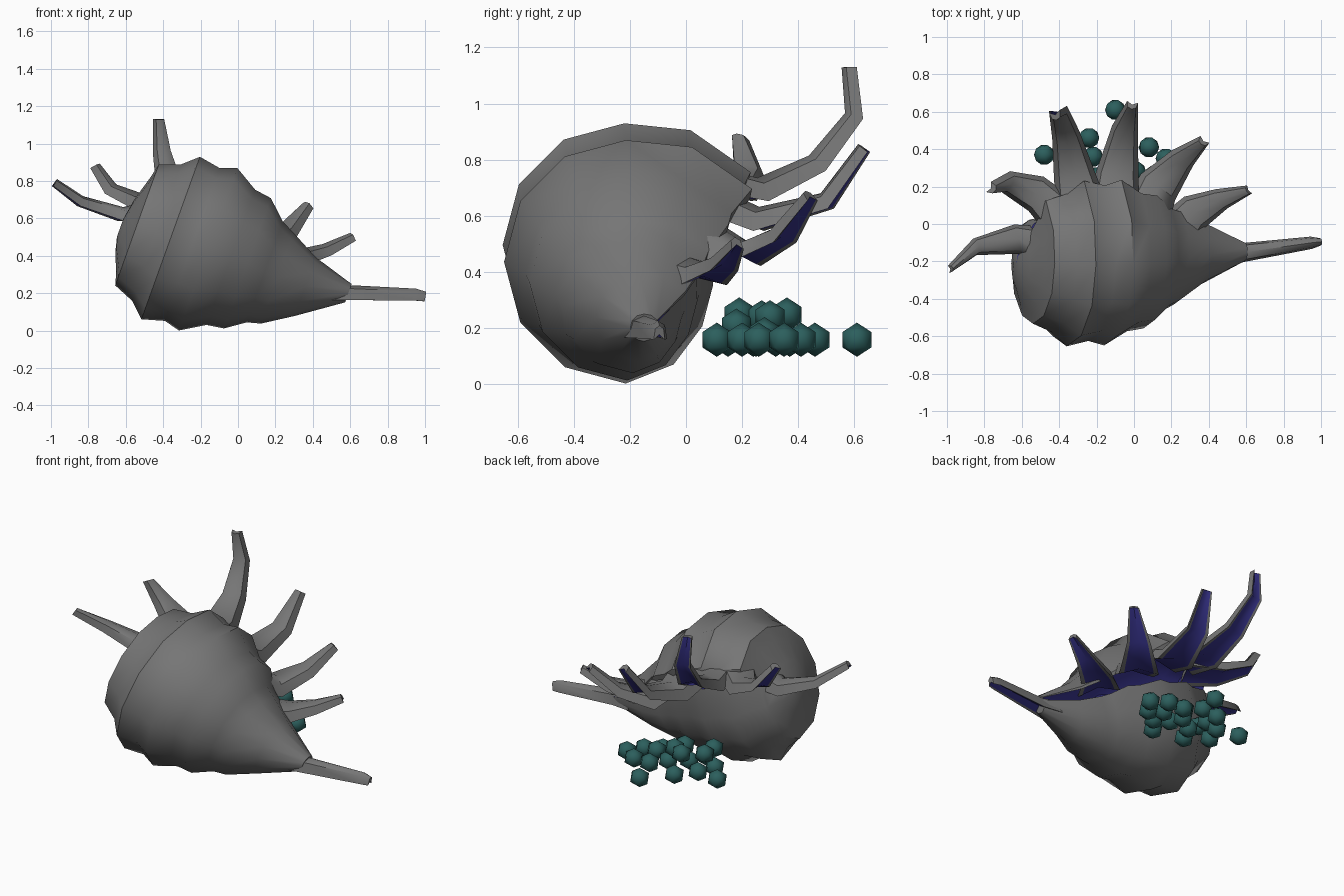
import bpy, bmesh
from math import sin, cos, radians
from mathutils import Vector as V

if "Cube" in bpy.data.objects:
    bpy.data.objects.remove(bpy.data.objects["Cube"])


def material(name, col):
    m = bpy.data.materials.new(name)
    m.diffuse_color = col
    m.use_nodes = True
    m.node_tree.nodes["Principled BSDF"].inputs["Base Color"].default_value = m.diffuse_color
    return m


GREY = material("shell_grey", (0.18, 0.18, 0.18, 1))
BLUE = material("inner_blue", (0.04, 0.035, 0.27, 1))
TEAL = material("egg_teal", (0.025, 0.115, 0.11, 1))


def finish(bm, name, mats, angle):
    bmesh.ops.recalc_face_normals(bm, faces=bm.faces)
    me = bpy.data.meshes.new(name)
    bm.to_mesh(me)
    bm.free()
    for m in mats:
        me.materials.append(m)
    ob = bpy.data.objects.new(name, me)
    bpy.context.collection.objects.link(ob)
    bpy.ops.object.select_all(action='DESELECT')
    ob.select_set(True)
    bpy.context.view_layer.objects.active = ob
    bpy.ops.object.shade_smooth_by_angle(angle=radians(angle))
    return ob


def skin(name, rings, blue, angle):
    """Join closed rings of points; side numbers in blue get the inner colour."""
    bm = bmesh.new()
    vr = [[bm.verts.new(p) for p in r] for r in rings]
    n = len(vr[0])
    for a, b in zip(vr, vr[1:]):
        for i in range(n):
            j = (i + 1) % n
            f = bm.faces.new((a[i], a[j], b[j], b[i]))
            f.material_index = 1 if i in blue else 0
    for end in (vr[0], vr[-1]):
        c = bm.verts.new(sum((v.co for v in end), V()) / n)
        for i in range(n):
            bm.faces.new((end[i], end[(i + 1) % n], c))
    return finish(bm, name, [GREY, BLUE], angle)


# Spiral section (y, z): round the outside to the lip, then back through the cavity
polar = [(17, .74), (-15, .75), (-40, .83), (-65, .94)]
polar += [(-90 - 30 * k, 1.01) for k in range(7)] + [(-300, 1.1), (-330, 1.21)]
outer = [V((r * cos(radians(a)), r * sin(radians(a)))) for a, r in polar]
cavity = [V(p) for p in ((1.03, .52), (.55, .72), (.15, .6), (.02, .33), (.3, .16))]
section = outer + cavity
round_sec = [p.normalized() * .95 for p in outer] + [p * .8 for p in cavity]

# Shell body: tilted ridges (x, y, z, radius) with a groove between each pair
TILT = .36
ridges = [(-.54, -.21, .565, .32), (-.36, -.22, .495, .43), (-.16, -.215, .435, .43),
          (.05, -.21, .36, .345), (.21, -.19, .28, .24), (.36, -.165, .235, .155),
          (.59, -.15, .2, .05)]
stations = [(-.63, -.22, .55, .05, 1), (-.605, -.22, .56, .15, 1), (-.56, -.215, .565, .26, .6)]
for i, (a, b) in enumerate(zip(ridges, ridges[1:])):
    stations.append((*a, 0))
    if i < 4:
        g = [p * .42 + q * .58 for p, q in zip(a, b)]
        stations.append((g[0], g[1], g[2], g[3] * .94, 0))
stations.append((*ridges[-1], .5))
rings = []
for x, y, z, r, k in stations:
    ring = []
    for p, q in zip(section, round_sec):
        s = p.lerp(q, k) * r
        ring.append(V((x + TILT * s.y, y + s.x, z + s.y)))
    rings.append(ring)
n_out = len(outer)
skin("shell_body", rings, set(range(n_out, len(section))), 50)


# Lip spines and tail: tapered, rounded on top with a blue channel underneath
def spine(name, pts, widths, thick):
    pts = [V(p) for p in pts]
    side = (pts[-1] - pts[0]).cross(V((0, 0, 1))).normalized()
    rings = []
    for i, (p, w) in enumerate(zip(pts, widths)):
        t = (pts[min(i + 1, len(pts) - 1)] - pts[max(i - 1, 0)]).normalized()
        up = side.cross(t).normalized()
        h = up * thick * (.35 + .65 * w / widths[0])
        rings.append([p - side * w - h * .6, p - side * w * .75 + h * .4,
                      p + h * .7, p + side * w * .75 + h * .4, p + side * w - h * .6,
                      p + side * w * .75 - h * .5, p - h * .1, p - side * w * .75 - h * .5])
    skin(name, rings, {5, 6}, 50)


spines = [
    ([(-.46, -.13, .64), (-.62, -.08, .62), (-.84, -.12, .69), (-.98, -.24, .79)],
     (.12, .08, .045, .02)),
    ([(-.38, .02, .72), (-.52, .16, .69), (-.67, .22, .755), (-.76, .19, .88)],
     (.13, .1, .06, .03)),
    ([(-.28, .08, .73), (-.32, .26, .69), (-.36, .46, .785), (-.4, .595, .955),
      (-.42, .58, 1.13)], (.14, .11, .075, .05, .03)),
    ([(-.1, .08, .66), (-.09, .26, .585), (-.05, .5, .65), (-.01, .635, .84)],
     (.14, .115, .07, .03)),
    ([(.07, .04, .55), (.13, .2, .46), (.25, .34, .53), (.37, .44, .67)],
     (.14, .115, .07, .03)),
    ([(.22, -.06, .42), (.32, .06, .39), (.46, .13, .43), (.61, .18, .5)],
     (.13, .1, .06, .025)),
]
for i, (pts, w) in enumerate(spines):
    spine(f"lip_spine_{i + 1}", pts, w, .075)
spine("tail_spine", [(.48, -.155, .21), (.6, -.15, .2), (.95, -.1, .19), (1.0, -.095, .18)],
      (.07, .05, .033, .02), .075)

# Pile of faceted eggs behind the shell
eggs = [(-.48, .37, 0), (-.1, .61, 0), (-.24, .46, 0), (.08, .41, 0), (-.03, .41, 0),
        (-.1, .32, 0), (-.2, .25, 0), (-.33, .35, 0), (-.37, .24, 0), (.11, .26, 0),
        (.06, .53, .0), (.02, .2, 0), (-.05, .11, 0), (-.25, .15, 0), (.01, .28, .02),
        (-.13, .3, .08), (-.22, .36, .09), (-.32, .27, .08), (-.33, .19, .09),
        (-.12, .18, .05)]
eggs[10] = (.17, .35, 0)
bm = bmesh.new()
for x, y, dz in eggs:
    vs = bmesh.ops.create_icosphere(bm, subdivisions=1, radius=.061)["verts"]
    bmesh.ops.translate(bm, verts=vs, vec=(x, y, .157 + dz))
finish(bm, "eggs", [TEAL], 60)
